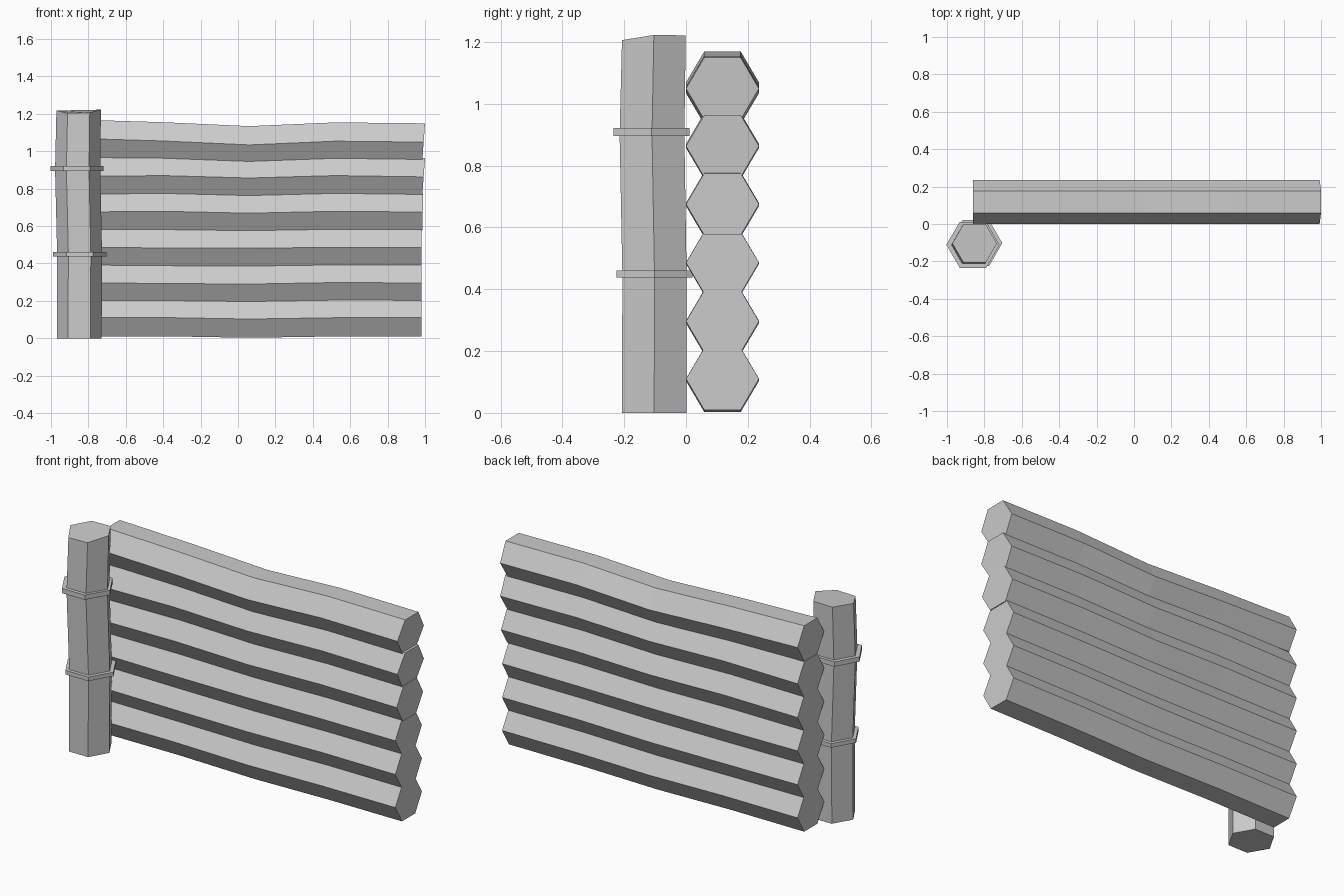
import bpy, bmesh
from math import cos, sin, pi
from mathutils import Vector

if "Cube" in bpy.data.objects:
    bpy.data.objects.remove(bpy.data.objects["Cube"])


def loft(name, sections):
    """Skin a list of equal-length closed rings and cap both ends."""
    bm = bmesh.new()
    rings = [[bm.verts.new(p) for p in ring] for ring in sections]
    n = len(rings[0])
    for a, b in zip(rings, rings[1:]):
        for i in range(n):
            j = (i + 1) % n
            bm.faces.new((a[i], a[j], b[j], b[i]))
    bm.faces.new(rings[0][::-1])
    bm.faces.new(rings[-1])
    bmesh.ops.recalc_face_normals(bm, faces=bm.faces)
    mesh = bpy.data.meshes.new(name)
    bm.to_mesh(mesh)
    bm.free()
    obj = bpy.data.objects.new(name, mesh)
    bpy.context.collection.objects.link(obj)
    return obj


def hexagon(r):
    return [(r * cos(i * pi / 3), r * sin(i * pi / 3)) for i in range(6)]


# Stacked wall logs: centre heights at five stations, slightly wavy
stations = [-0.86, -0.40, 0.06, 0.52, 0.98]
log_heights = [
    (0.110, 0.111, 0.103, 0.110, 0.110),
    (0.297, 0.293, 0.290, 0.298, 0.296),
    (0.487, 0.483, 0.482, 0.486, 0.486),
    (0.675, 0.679, 0.669, 0.679, 0.675),
    (0.865, 0.870, 0.857, 0.870, 0.863),
    (1.069, 1.055, 1.034, 1.054, 1.049),
]
# extra length at the right end (bottom edge, top edge)
end_slant = [(0, 0), (0, 0), (0, 0), (0.005, 0.01), (0.005, 0.02), (0.005, 0.02)]
for k, (heights, slant) in enumerate(zip(log_heights, end_slant)):
    sections = []
    for x, z in zip(stations, heights):
        ring = []
        for dy, dz in hexagon(0.118):
            dx = 0
            if x == stations[-1]:
                dx = slant[0] + (slant[1] - slant[0]) * (dz / 0.204 + 0.5)
            ring.append(Vector((x + dx, 0.118 + dy, z + dz * 0.98)))
        sections.append(ring)
    loft(f"wall_log_{k + 1}", sections)

# Upright post: gently bent, with a top sloping to the front
post = []
for cx, cy, z, r in [(-0.849, -0.103, 0, 0.12), (-0.847, -0.102, 0.45, 0.12),
                     (-0.857, -0.110, 0.90, 0.121), (-0.852, -0.104, 1.22, 0.119)]:
    top = z > 1
    post.append([Vector((cx + x, cy + y,
                         z + (0.02 * x + min(0, y) * 0.15 if top else 0)))
                 for x, y in hexagon(r)])
loft("post", post)

# Binding bands around the post
for name, cx, cy, z0, z1 in [("lower_band", -0.846, -0.102, 0.438, 0.461),
                             ("upper_band", -0.861, -0.111, 0.895, 0.922)]:
    loft(name, [[Vector((cx + x, cy + y, z)) for x, y in hexagon(0.142)]
                for z in (z0, z1)])
